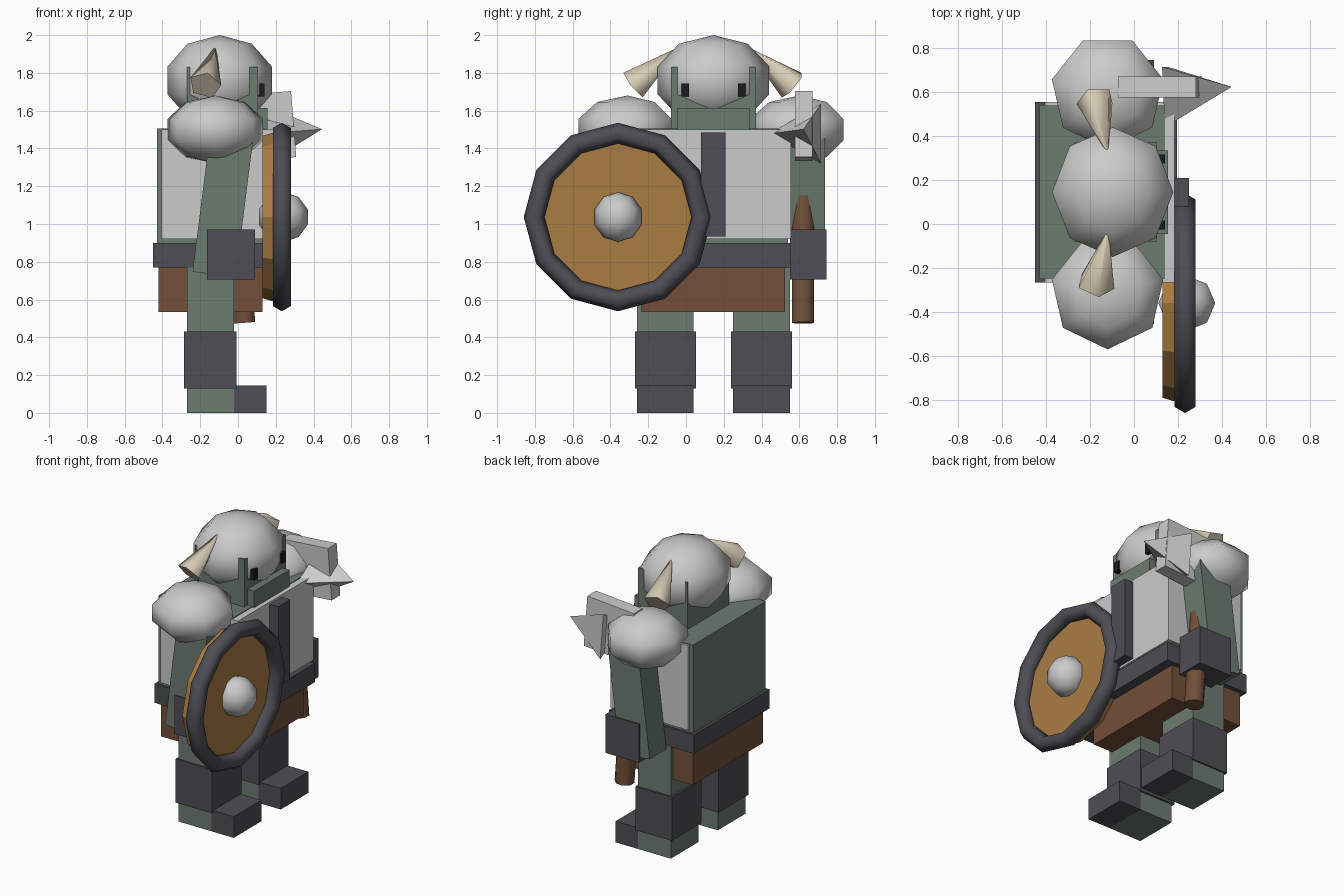
import bpy, math
from mathutils import Vector, Matrix

if "Cube" in bpy.data.objects:
    bpy.data.objects.remove(bpy.data.objects["Cube"])

MID = 0.145  # symmetry plane of the body, which faces +x


def mat(name, *rgb):
    m = bpy.data.materials.new(name)
    m.diffuse_color = (*rgb, 1)
    m.use_nodes = True
    m.node_tree.nodes["Principled BSDF"].inputs["Base Color"].default_value = m.diffuse_color
    return m


GREEN = mat("green", 0.15, 0.20, 0.16)
DARK = mat("dark", 0.075, 0.075, 0.09)
BROWN = mat("leather", 0.17, 0.08, 0.04)
WOOD = mat("wood", 0.40, 0.20, 0.055)
BONE = mat("bone", 0.70, 0.62, 0.47)
BLACK = mat("black", 0.01, 0.01, 0.015)


def finish(name, m, smooth=None):
    o = bpy.context.object
    o.name = name
    if m:
        o.data.materials.append(m)
    bpy.ops.object.transform_apply(location=True, rotation=True, scale=True)
    if smooth:
        bpy.ops.object.shade_smooth_by_angle(angle=math.radians(smooth))
    return o


def box(name, x, y, z, m=None, tilt=0):
    bpy.ops.mesh.primitive_cube_add(
        size=1, location=[sum(v) / 2 for v in (x, y, z)], rotation=(0, math.radians(tilt), 0))
    bpy.context.object.scale = [v[1] - v[0] for v in (x, y, z)]
    return finish(name, m)


def ball(name, loc, radii, segs):
    bpy.ops.mesh.primitive_uv_sphere_add(segments=segs, ring_count=5, radius=1, location=loc)
    o = bpy.context.object
    o.scale = radii
    o.rotation_euler.z = math.pi if segs == 7 else 0
    return finish(name, None, 80)


def cone(name, a, b, r1, r2, n, m=None, spin=0, smooth=80):
    a, b = Vector(a), Vector(b)
    bpy.ops.mesh.primitive_cone_add(vertices=n, radius1=r1, radius2=r2, depth=(b - a).length)
    o = bpy.context.object
    q = (b - a).to_track_quat('Z', 'Y').to_matrix().to_4x4()
    o.matrix_world = Matrix.Translation((a + b) / 2) @ q @ Matrix.Rotation(math.radians(spin), 4, 'Z')
    return finish(name, m, smooth)


def span(s, a, b):
    return sorted((MID + s * a, MID + s * b))


# Torso, chest plate, belt and skirt
box("torso", (-0.43, 0.14), (-0.25, 0.54), (0.90, 1.505), GREEN)
box("chest_plate", (-0.405, 0.185), (-0.265, 0.555), (0.92, 1.5))
box("chest_strap", (0.14, 0.25), (0.08, 0.21), (0.935, 1.485), DARK)
box("belt", (-0.45, 0.195), (-0.265, 0.555), (0.77, 0.9), DARK)
box("skirt", (-0.42, 0.13), (-0.235, 0.525), (0.535, 0.78), BROWN)

# Head and helmet
box("head", (-0.27, 0.105), (-0.08, 0.37), (1.5, 1.83), GREEN)
box("jaw", (0.1, 0.155), (-0.045, 0.335), (1.5, 1.615), GREEN)
ball("helmet", (-0.097, MID, 1.76), (0.29, 0.31, 0.24), 8)

# Paired parts
for side, s in (("left", 1), ("right", -1)):
    box("eye_" + side, (0.08, 0.14), span(s, 0.13, 0.17), (1.675, 1.745), BLACK)
    cone("horn_" + side, (-0.175, MID + s * 0.42, 1.735), (-0.122, MID + s * 0.19, 1.925),
         0.088, 0.008, 5, BONE, 90)
    ball("shoulder_guard_" + side, (-0.12, MID + s * 0.455, 1.5), (0.273, 0.273, 0.18), 7)
    box("arm_" + side, (-0.195, 0.035), span(s, 0.412, 0.592), (0.73, 1.47), GREEN, 7.2)
    box("wrist_guard_" + side, (-0.165, 0.09), span(s, 0.405, 0.6), (0.705, 0.97), DARK)
    box("leg_" + side, (-0.27, -0.02), span(s, 0.105, 0.405), (0, 0.8), GREEN)
    box("shin_guard_" + side, (-0.285, -0.008), span(s, 0.093, 0.415), (0.13, 0.43), DARK)
    box("foot_" + side, (-0.02, 0.15), span(s, 0.105, 0.405), (0, 0.145), DARK)

# Axe with a back-leaning handle, block head and three-sided spike
cone("axe_handle", (0.033, 0.62, 0.477), (-0.045, 0.62, 1.55), 0.063, 0.063, 8, BROWN, 22.5, 60)
box("axe_head", (-0.06, 0.295), (0.576, 0.67), (1.34, 1.69), None, -4.5)
spike = cone("axe_spike", (0, 0, 0), (0.305, 0, 0), 0.183, 0, 3, None, 0, None)
# turn the triangle so one corner points to the centre of the body
base = [v.co for v in spike.data.vertices if v.co.x < 0.1]
ang = math.atan2(base[0].z, base[0].y)
spike.data.transform(Matrix.Translation((0.14, 0.623, 1.478)) @ Matrix.Rotation(math.radians(-4.5), 4, 'Y')
                     @ Matrix.Rotation(math.pi - ang, 4, 'X'))

# Round shield
SY, SZ = -0.36, 1.037
cone("shield_board", (0.13, SY, SZ), (0.215, SY, SZ), 0.43, 0.455, 12, WOOD, 0, 25)
bpy.ops.mesh.primitive_torus_add(major_segments=12, minor_segments=6, major_radius=0.444,
                                 minor_radius=0.055, location=(0.232, SY, SZ),
                                 rotation=(0, math.pi / 2, 0))
finish("shield_rim", DARK, 80)
ball("shield_boss", (0.24, SY, SZ), (0.136, 0.131, 0.132), 8)
